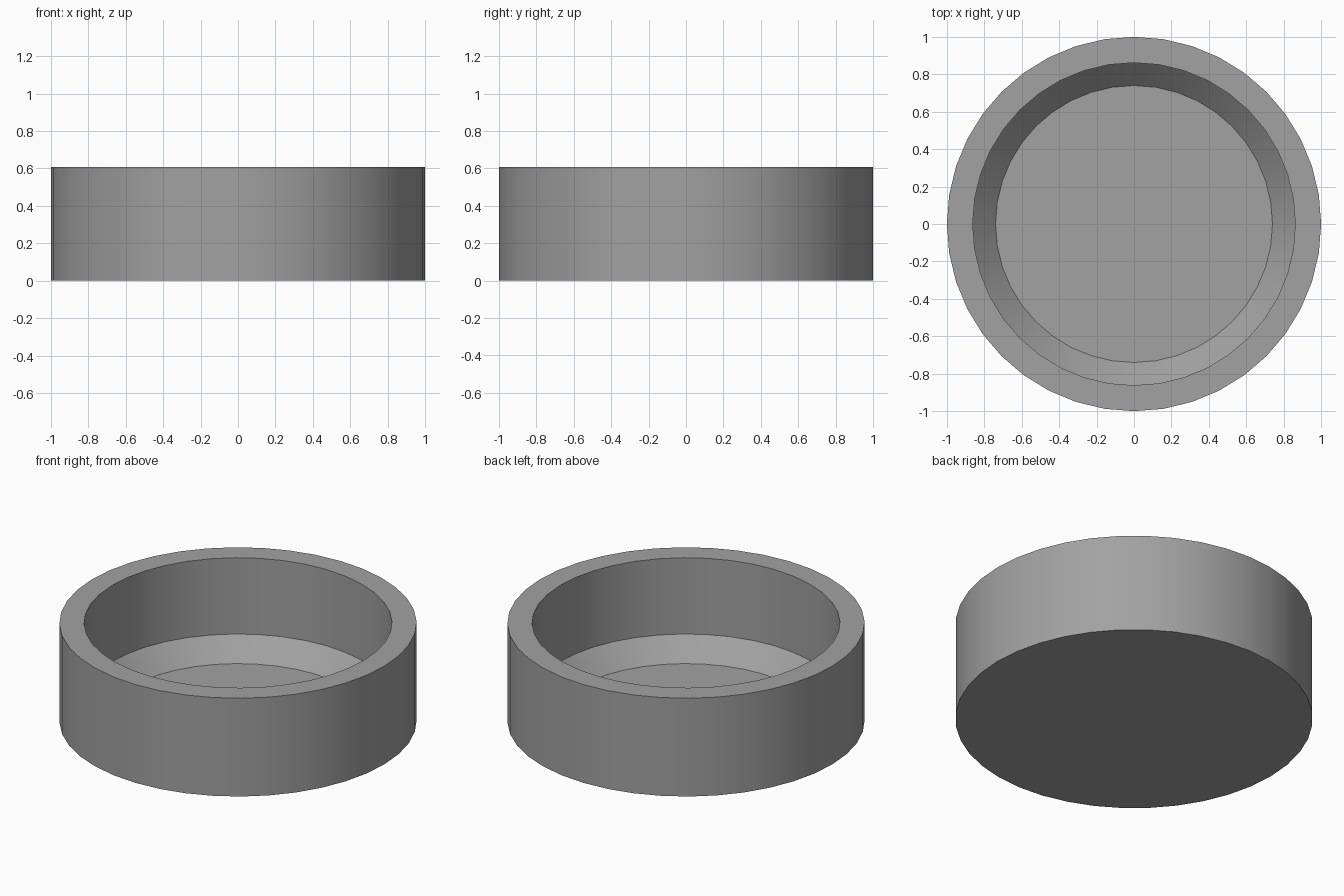
import bpy, bmesh, math

if "Cube" in bpy.data.objects:
    bpy.data.objects.remove(bpy.data.objects["Cube"])

SIDES = 40

# Single plain grey
grey = bpy.data.materials.new("plain_grey")
grey.diffuse_color = (0.36, 0.36, 0.36, 1.0)
grey.use_nodes = True
grey.node_tree.nodes["Principled BSDF"].inputs["Base Color"].default_value = grey.diffuse_color

# Half section (radius, height): outer wall, flat rim, straight bore, sloped foot, thin floor
profile = [(1.0, 0.0), (1.0, 0.607), (0.862, 0.607), (0.862, 0.136), (0.74, 0.01)]

bm = bmesh.new()
rings = []
for r, z in profile:
    rings.append([bm.verts.new((r * math.cos(2 * math.pi * i / SIDES),
                                r * math.sin(2 * math.pi * i / SIDES), z))
                  for i in range(SIDES)])

# Walls between neighbouring rings
for a, b in zip(rings, rings[1:]):
    for i in range(SIDES):
        j = (i + 1) % SIDES
        bm.faces.new((a[i], a[j], b[j], b[i]))

# Underside and inner floor
bm.faces.new(rings[0][::-1])
bm.faces.new(rings[-1])
bmesh.ops.recalc_face_normals(bm, faces=bm.faces[:])

mesh = bpy.data.meshes.new("round_dish")
bm.to_mesh(mesh)
bm.free()
mesh.materials.append(grey)

dish = bpy.data.objects.new("round_dish", mesh)
bpy.context.collection.objects.link(dish)
bpy.context.view_layer.objects.active = dish
dish.select_set(True)
bpy.ops.object.shade_smooth_by_angle(angle=math.radians(30))
